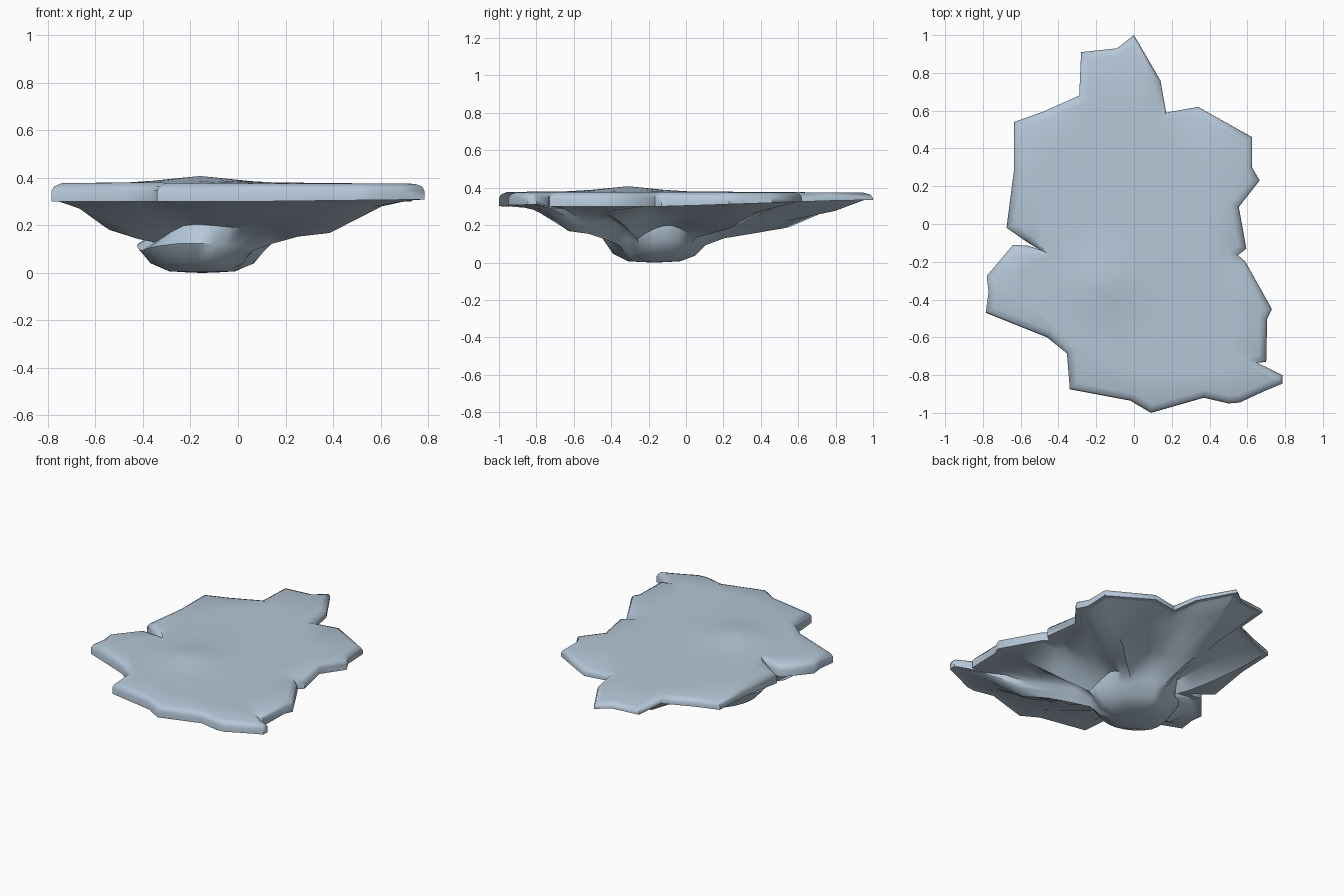
import bpy, bmesh, math, random
from mathutils import Vector

if "Cube" in bpy.data.objects:
    bpy.data.objects.remove(bpy.data.objects["Cube"])

random.seed(4)

# Plan outline of the slab, clockwise from the back tip
OUT = [(0, 1), (.14, .76), (.17, .59), (.34, .62), (.625, .46), (.625, .30),
       (.665, .23), (.555, .09), (.595, -.13), (.55, -.165), (.59, -.2),
       (.73, -.45), (.705, -.5), (.70, -.73), (.655, -.735), (.785, -.80),
       (.785, -.845), (.69, -.885), (.56, -.945), (.5, -.95), (.37, -.92),
       (.09, -1), (-.02, -.935), (-.34, -.875), (-.355, -.685), (-.46, -.6),
       (-.785, -.47), (-.77, -.36), (-.78, -.275), (-.64, -.11),
       (-.56, -.115), (-.50, -.135), (-.56, -.1), (-.675, -.02), (-.635, .29),
       (-.635, .54), (-.48, .595), (-.29, .68), (-.28, .91), (-.09, .93)]
OUT = [Vector(p) for p in OUT]
N = len(OUT)
C = Vector((-.15, -.17))         # plan position of the lowest rock
T = Vector((-.16, -.31))         # plan position of the top rise

stone = bpy.data.materials.new("blue grey stone")
stone.diffuse_color = (.46, .57, .68, 1)
stone.use_nodes = True
stone.node_tree.nodes["Principled BSDF"].inputs["Base Color"].default_value = stone.diffuse_color


def inset(d):
    """Outline moved inwards by d."""
    res = []
    for i, p in enumerate(OUT):
        a = (p - OUT[i - 1]).normalized()
        b = (OUT[(i + 1) % N] - p).normalized()
        na, nb = Vector((a.y, -a.x)), Vector((b.y, -b.x))
        n = na + nb
        if n.length < .3:
            n = T - p
        n.normalize()
        res.append(p + n * d / max(.6, n.dot(na)))
    return res


def smooth(pts, passes):
    for _ in range(passes):
        pts = [(pts[i - 1] + pts[(i + 1) % N] + p) / 3 for i, p in enumerate(pts)]
    return pts


def loft(name, rings, tip, angle):
    """Skin closed rings and close the last one with a fan to the tip."""
    bm = bmesh.new()
    vs = [[bm.verts.new(p) for p in r] for r in rings]
    for r, s in zip(vs, vs[1:]):
        for i in range(N):
            j = (i + 1) % N
            bm.faces.new((r[i], r[j], s[j], s[i]))
    t = bm.verts.new(tip)
    for i in range(N):
        bm.faces.new((vs[-1][i], vs[-1][(i + 1) % N], t))
    bm.normal_update()
    if (t.link_faces[0].normal.z > 0) != (name == "slab"):
        bmesh.ops.reverse_faces(bm, faces=bm.faces[:])
    me = bpy.data.meshes.new(name)
    bm.to_mesh(me)
    bm.free()
    ob = bpy.data.objects.new(name, me)
    bpy.context.collection.objects.link(ob)
    me.materials.append(stone)
    bpy.ops.object.select_all(action='DESELECT')
    ob.select_set(True)
    bpy.context.view_layer.objects.active = ob
    bpy.ops.object.shade_smooth_by_angle(angle=math.radians(angle))
    return ob


def lip(p):
    return .30 + .035 * max(0, min(1, p.y + .1)) + .012 * max(0, p.x) * (p.y < -.8)


def top(p):
    """Height of the walking surface: nearly flat with one soft rise."""
    d = (p - T).length
    return .375 + .008 * math.exp(-(d / .6) ** 2) + .025 * max(0, 1 - d / .26)


# Slab: underside lip, upright rim, rounded top edge, gently domed top
low = inset(.03)
rings = [[(p.x, p.y, lip(p)) for p in low],
         [(p.x, p.y, lip(p)) for p in OUT],
         [(p.x, p.y, .346) for p in OUT],
         [(p.x, p.y, .364) for p in inset(.010)],
         [(p.x, p.y, top(p)) for p in inset(.04)]]
for t in (.8, .6, .4, .28, .18, .09):
    ring = smooth([T.lerp(p, t) for p in inset(.03)], 2 if t > .7 else 4)
    rings.append([(p.x, p.y, top(p)) for p in ring])
loft("slab", rings, (T.x, T.y, top(T)), 60)

# Rock below: ribs run out under the lobes, valleys rise between them
RIBS = [math.atan2(y - C.y, x - C.x) for x, y in
        ((-.12, .95), (-.58, .50), (-.72, -.38), (.55, -.80), (.68, -.40), (.52, .42))]


def valley(p):
    """0 on a rib, 1 midway between two ribs."""
    a = math.atan2(p.y - C.y, p.x - C.x)
    ds = sorted(abs((a - r + math.pi) % (2 * math.pi) - math.pi) for r in RIBS)
    return math.sin(math.pi * ds[0] / (ds[0] + ds[1]))


rings = [[(p.x, p.y, lip(p)) for p in low]]
for t, z, n in ((.86, .262, 0), (.66, .178, 1), (.5, .145, 2), (.38, .118, 4)):
    pts = []
    for p in smooth([C.lerp(p, t) for p in low], n):
        h = z + .085 * valley(p) * min(1, 4.5 * t * (1 - t))
        h += random.uniform(-.006, .006)
        # hanging crag under the front right lobe
        if .6 < t < .7 and p.x > .25 and p.y < -.45:
            h -= .02
        pts.append((p.x, p.y, min(h, lip(p) - .008)))
    rings.append(pts)
# Rounded keel at the middle
base = smooth([C.lerp(p, .3) for p in low], 5)
for r, z, lift in ((.275, .09, .035), (.22, .036, .01), (.14, .007, 0), (.06, .002, 0)):
    pts = []
    for p in base:
        q = C + (p - C).normalized() * r
        pts.append((q.x, q.y, z + lift * valley(p)))
    rings.append(pts)
loft("rock_underside", rings, (C.x, C.y, 0), 40)
